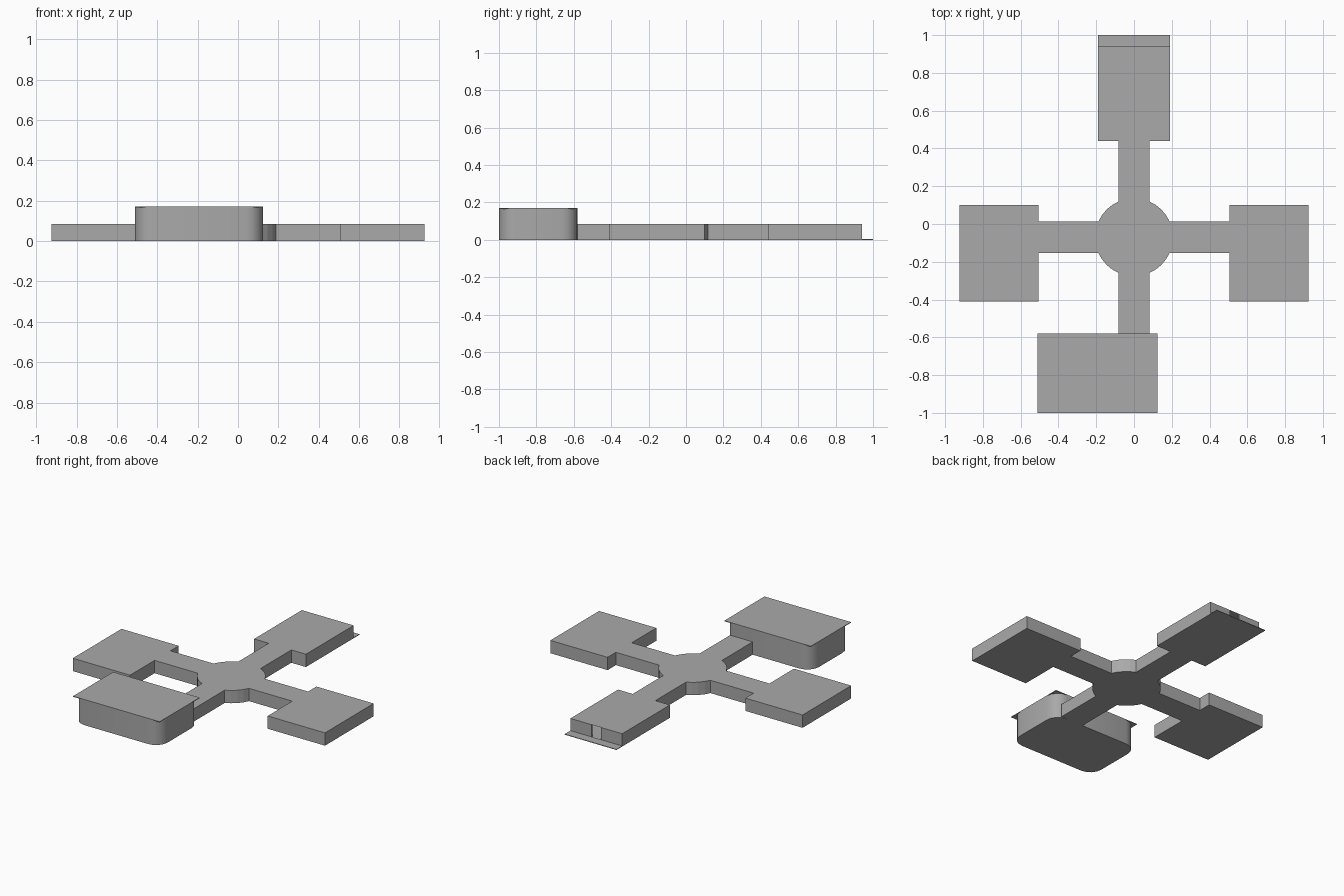
import bpy, bmesh, math
from mathutils import Vector

cube = bpy.data.objects.get("Cube")
if cube:
    bpy.data.objects.remove(cube)

grey = bpy.data.materials.new("plain_grey")
grey.use_nodes = True
grey.diffuse_color = (0.4, 0.4, 0.4, 1)
grey.node_tree.nodes["Principled BSDF"].inputs["Base Color"].default_value = (0.4, 0.4, 0.4, 1)

LOW, TALL, THIN = 0.085, 0.17, 0.004
CY = -0.07          # hub centre in y


def extrude(name, outline, z0, z1, open_dir=None, smooth=False):
    """Prism from a flat outline; the side facing open_dir is left out."""
    bm = bmesh.new()
    base = bm.faces.new([bm.verts.new((x, y, z0)) for x, y in outline])
    top = bmesh.ops.extrude_face_region(bm, geom=[base], use_keep_orig=True)["geom"]
    bmesh.ops.translate(bm, vec=(0, 0, z1 - z0),
                        verts=[g for g in top if isinstance(g, bmesh.types.BMVert)])
    bmesh.ops.recalc_face_normals(bm, faces=bm.faces)
    if open_dir:
        bm.normal_update()
        gone = [f for f in bm.faces if f.normal.dot(Vector(open_dir)) > 0.9]
        bmesh.ops.delete(bm, geom=gone, context='FACES')
    mesh = bpy.data.meshes.new(name)
    bm.to_mesh(mesh)
    bm.free()
    mesh.materials.append(grey)
    obj = bpy.data.objects.new(name, mesh)
    bpy.context.collection.objects.link(obj)
    if smooth:
        bpy.ops.object.select_all(action='DESELECT')
        obj.select_set(True)
        bpy.context.view_layer.objects.active = obj
        bpy.ops.object.shade_smooth_by_angle(angle=math.radians(30))
    return obj


def rect(x0, x1, y0, y1):
    return [(x0, y0), (x1, y0), (x1, y1), (x0, y1)]


def rounded(x0, x1, y0, y1, r, steps=4):
    pts = []
    corners = [(x1 - r, y1 - r), (x0 + r, y1 - r), (x0 + r, y0 + r), (x1 - r, y0 + r)]
    for k, (cx, cy) in enumerate(corners):
        for i in range(steps + 1):
            a = math.pi / 2 * (k + i / steps)
            pts.append((cx + r * math.cos(a), cy + r * math.sin(a)))
    return pts


def hub_outline(radius, half, reaches, steps=4):
    """Round hub with four straight arms, counter-clockwise."""
    pts = []
    gap = math.asin(half / radius)
    for k, reach in enumerate(reaches):
        t = k * math.pi / 2
        for u, v in ((reach, -half), (reach, half)):
            pts.append((u * math.cos(t) - v * math.sin(t),
                        CY + u * math.sin(t) + v * math.cos(t)))
        for i in range(steps + 1):
            a = t + gap + (math.pi / 2 - 2 * gap) * i / steps
            pts.append((radius * math.cos(a), CY + radius * math.sin(a)))
    return pts


# Central hub with corridors
extrude("hub_and_corridors", hub_outline(0.206, 0.083, (0.505, 0.51, 0.505, 0.51)), 0, LOW)

# Side rooms
for side, s in (("left", 1), ("right", -1)):
    xs = sorted((s * 0.505, s * 0.925))
    extrude(side + "_room", rect(*xs, -0.41, 0.1), 0, LOW)

# Back room: hollow, open at the back, closed by two door panels
extrude("back_room", rect(-0.19, 0.19, 0.44, 0.94), 0, LOW, open_dir=(0, 1, 0))
for side, s in (("left", 1), ("right", -1)):
    xs = sorted((s * 0.035, s * 0.19))
    extrude(side + "_door_panel", rect(*xs, 0.93, 0.94), 0, LOW)
extrude("back_doorstep", rect(-0.19, 0.19, 0.94, 1.0), 0, THIN)

# Tall front room with rounded corners and a square roof slab
extrude("front_room", rounded(-0.51, 0.125, -1.0, -0.58, 0.085), 0, TALL - THIN, smooth=True)
extrude("front_roof", rect(-0.51, 0.125, -1.0, -0.58), TALL - THIN, TALL)
